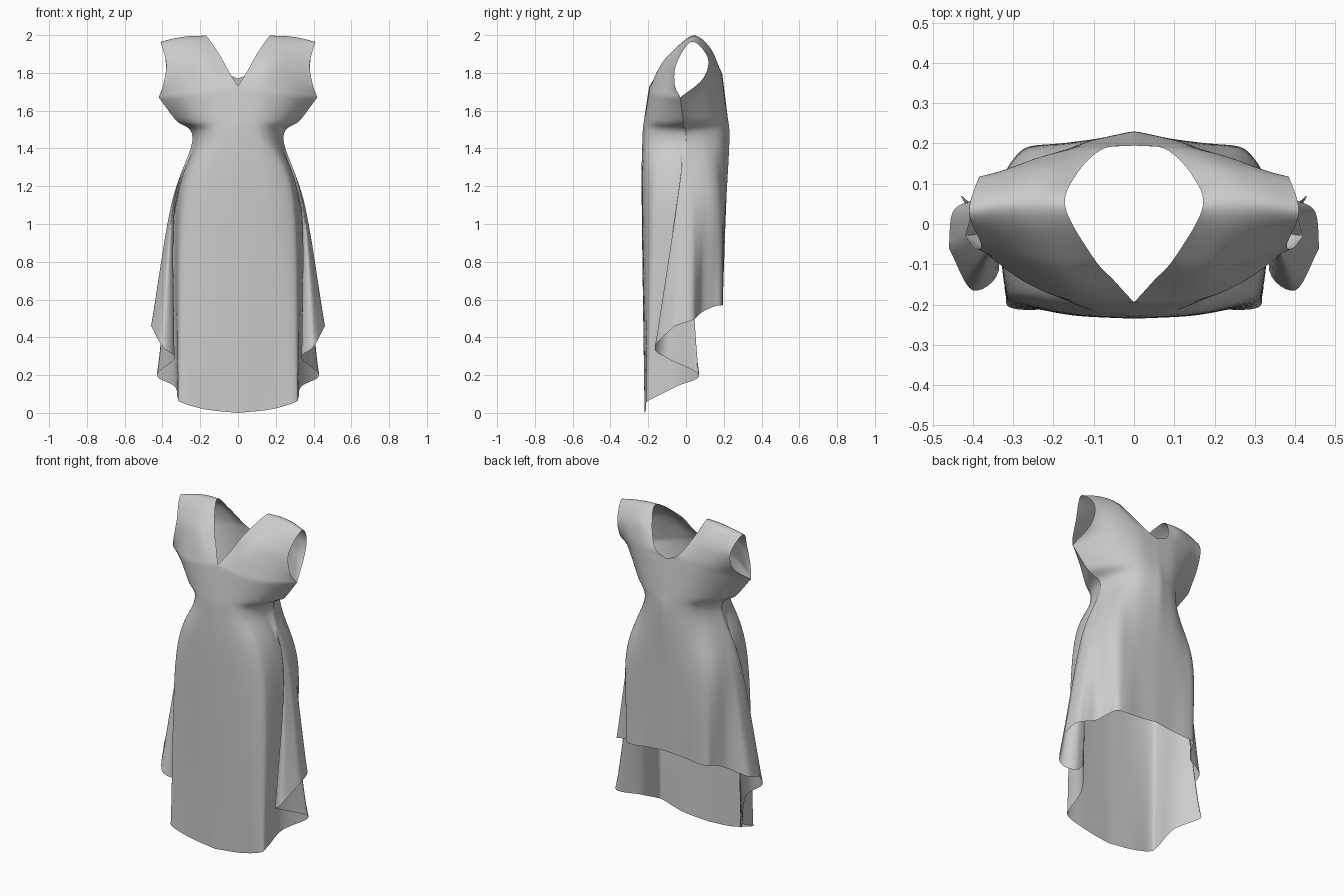
import bpy, bmesh
from mathutils import Vector

if "Cube" in bpy.data.objects:
    bpy.data.objects.remove(bpy.data.objects["Cube"])

COLS, STEPS = 56, 12


def spline(pts, u):
    """Catmull-Rom through pts, u in 0..1."""
    n = len(pts) - 1
    i = min(int(u * n), n - 1)
    t = u * n - i
    p1, p2 = pts[i], pts[i + 1]
    p0 = pts[i - 1] if i > 0 else p1 * 2 - p2
    p3 = pts[i + 2] if i + 2 <= n else p2 * 2 - p1
    return 0.5 * (2 * p1 + (p2 - p0) * t + (2 * p0 - 5 * p1 + 4 * p2 - p3) * t * t
                  + (3 * p1 - p0 - 3 * p2 + p3) * t ** 3)


def row(pts, z=None, bodice=True):
    """Resample one cross-section, centre to side; bodice rows crowd towards the side."""
    v = [Vector(p if z is None else (p[0], p[1], z)) for p in pts]
    us = [c / COLS for c in range(COLS + 1)]
    return [spline(v, 1 - (1 - u) ** 2 if bodice else u) for u in us]


def loft(rows):
    n = (len(rows) - 1) * STEPS
    return [[spline([r[c] for r in rows], k / n) for c in range(COLS + 1)]
            for k in range(n + 1)]


# front skirt, with the S-shaped side fold, up to the underarm
front = [
    row([(0, -.22, 0), (.17, -.212, .018), (.30, -.21, .055), (.32, -.17, .08),
         (.335, -.05, .14), (.43, .07, .20), (.335, -.10, .29), (.40, -.165, .35),
         (.46, -.06, .46)], bodice=False),
    row([(0, -.235), (.17, -.225), (.28, -.19), (.31, -.14), (.325, -.05), (.33, 0),
         (.335, -.03), (.345, -.05), (.355, -.01)], 1.1, False),
    row([(0, -.232), (.13, -.21), (.20, -.13), (.24, 0)], 1.45),
    row([(0, -.22, 1.57), (.13, -.205, 1.56), (.24, -.14, 1.55), (.33, -.015, 1.55)]),
    row([(0, -.195, 1.73), (.15, -.19, 1.70), (.28, -.14, 1.68), (.42, -.03, 1.67)]),
]
# shorter back skirt up to the underarm
back = [
    row([(0, .195, .59), (.12, .19, .58), (.22, .195, .57), (.275, .185, .57),
         (.30, .14, .56), (.34, .08, .53), (.40, .06, .51), (.45, .03, .49),
         (.46, -.06, .46)], bodice=False),
    row([(0, .213), (.12, .207), (.20, .197), (.26, .185), (.30, .15), (.325, .10),
         (.34, .06), (.35, .03), (.355, -.01)], 1.1, False),
    row([(0, .232), (.13, .195), (.20, .11), (.24, 0)], 1.45),
    row([(0, .22, 1.58), (.13, .20, 1.57), (.24, .12, 1.56), (.33, -.015, 1.55)]),
    row([(0, .195, 1.77), (.15, .19, 1.74), (.28, .13, 1.70), (.42, -.03, 1.67)]),
]
# yoke over the shoulder: V neck in front, round neck behind, armhole at the side
yoke = [
    front[-1],
    row([(.05, -.14, 1.81), (.16, -.15, 1.81), (.28, -.11, 1.79), (.395, -.06, 1.74)]),
    row([(.10, -.085, 1.90), (.20, -.085, 1.90), (.29, -.07, 1.88), (.38, -.05, 1.85)]),
    row([(.17, .04, 1.998), (.25, .04, 1.995), (.33, .04, 1.985), (.41, .03, 1.965)]),
    row([(.145, .12, 1.92), (.22, .13, 1.93), (.30, .125, 1.91), (.385, .115, 1.88)]),
    row([(.08, .185, 1.81), (.18, .175, 1.82), (.28, .15, 1.80), (.385, .09, 1.77)]),
    back[-1],
]

grid = loft(front) + loft(yoke)[1:-1] + loft(back)[::-1]

# half dress, mirrored and welded along centre and side seams
bm = bmesh.new()
verts = [[bm.verts.new((max(p.x, 0) if c else (p.x if p.x > 0.002 else 0), p.y, p.z))
          for c, p in enumerate(r)] for r in grid]
for a, b in zip(verts, verts[1:]):
    for c in range(COLS):
        bm.faces.new((a[c], a[c + 1], b[c + 1], b[c]))
bmesh.ops.mirror(bm, geom=bm.verts[:] + bm.edges[:] + bm.faces[:], axis='X',
                 merge_dist=0.0005)
bmesh.ops.remove_doubles(bm, verts=bm.verts[:], dist=0.0003)
for _ in range(3):
    bmesh.ops.smooth_vert(bm, verts=[v for v in bm.verts if not v.is_boundary], factor=0.5,
                          use_axis_x=True, use_axis_y=True, use_axis_z=True)
bmesh.ops.recalc_face_normals(bm, faces=bm.faces[:])
for f in bm.faces:
    f.smooth = True

mesh = bpy.data.meshes.new("dress")
bm.to_mesh(mesh)
bm.free()
dress = bpy.data.objects.new("dress", mesh)
bpy.context.collection.objects.link(dress)
